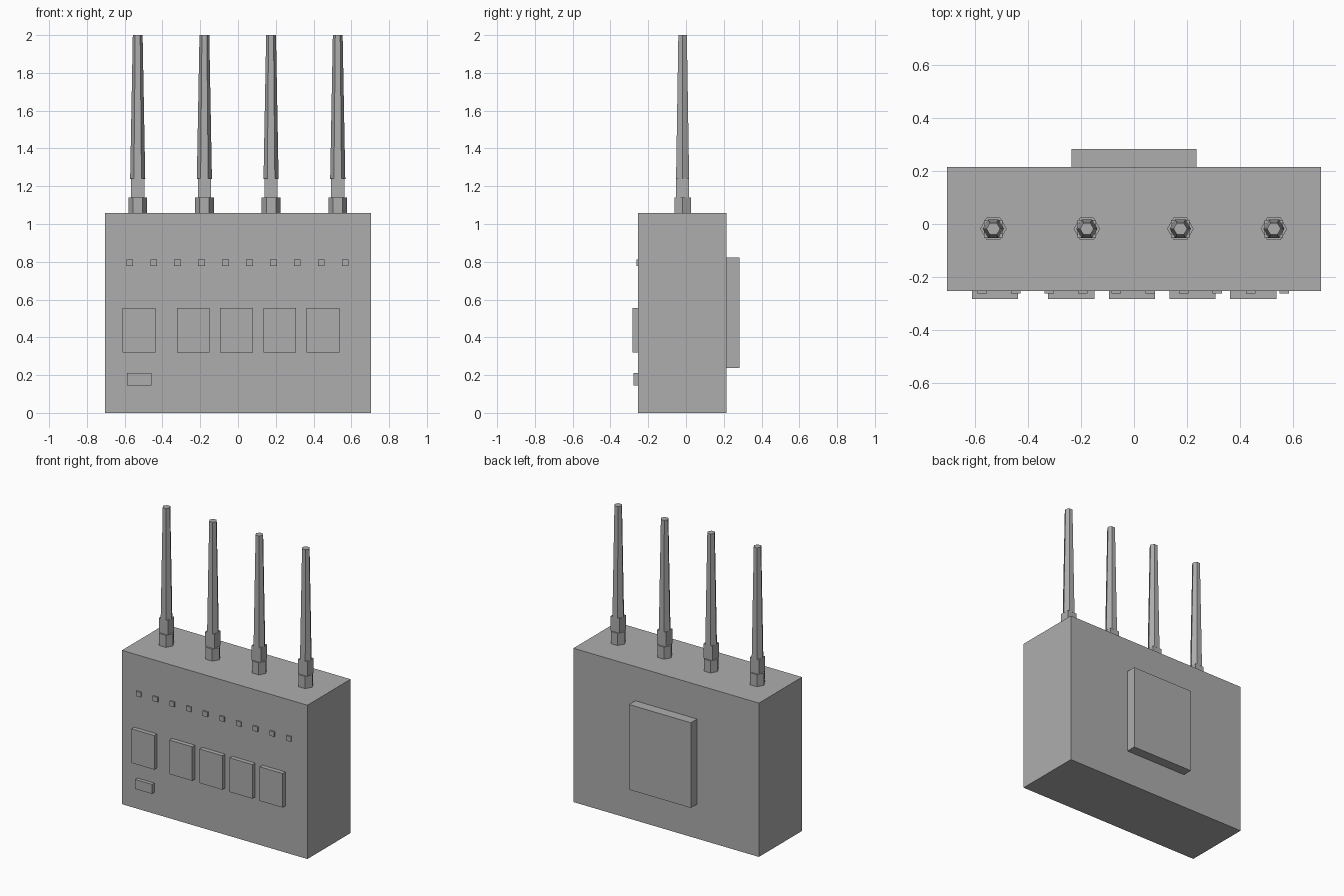
import bpy, math

if "Cube" in bpy.data.objects:
    bpy.data.objects.remove(bpy.data.objects["Cube"])

grey = bpy.data.materials.new("grey")
grey.diffuse_color = (0.42, 0.42, 0.42, 1)
grey.use_nodes = True
grey.node_tree.nodes["Principled BSDF"].inputs["Base Color"].default_value = grey.diffuse_color


def finish(name):
    ob = bpy.context.object
    ob.name = name
    ob.data.materials.append(grey)
    return ob


def box(name, x, y, z):
    """Box from (min, max) ranges on each axis."""
    r = (x, y, z)
    bpy.ops.mesh.primitive_cube_add(size=1, location=[(a + b) / 2 for a, b in r])
    ob = finish(name)
    ob.scale = [b - a for a, b in r]
    bpy.ops.object.transform_apply(location=False, rotation=False, scale=True)
    return ob


def hex_rod(name, x, y, z0, z1, r0, r1):
    """Six-sided rod with corners pointing along x."""
    bpy.ops.mesh.primitive_cone_add(vertices=6, radius1=r0, radius2=r1, depth=z1 - z0,
                                    location=(x, y, (z0 + z1) / 2),
                                    rotation=(0, 0, math.pi / 6))
    return finish(name)


FRONT, BACK, TOP = -0.253, 0.215, 1.057

# Main case and rear panel
box("case", (-0.705, 0.705), (FRONT, BACK), (0, TOP))
box("rear_panel", (-0.235, 0.235), (BACK - 0.01, 0.283), (0.237, 0.822))

# Square buttons: one apart, four in a group
for i, x in enumerate((-0.525, -0.237, -0.008, 0.221, 0.45)):
    box(f"button_{i + 1}", (x - 0.087, x + 0.087), (-0.283, FRONT + 0.01), (0.32, 0.554))

# Small switch
box("switch", (-0.588, -0.459), (-0.278, FRONT + 0.01), (0.146, 0.211))

# Row of indicator lamps
for i in range(10):
    x = -0.573 + i * 0.1267
    box(f"lamp_{i + 1}", (x - 0.018, x + 0.018), (-0.263, FRONT + 0.01), (0.777, 0.811))

# Antennas: hexagonal nut, square sleeve, tapered hexagonal mast
AY = -0.018
for i in range(4):
    x = -0.531 + i * 0.353
    hex_rod(f"antenna_nut_{i + 1}", x, AY, TOP - 0.005, 1.14, 0.05, 0.05)
    box(f"antenna_sleeve_{i + 1}", (x - 0.035, x + 0.035), (AY - 0.034, AY + 0.034), (1.14, 1.24))
    hex_rod(f"antenna_mast_{i + 1}", x, AY, 1.238, 2.0, 0.04, 0.026)
